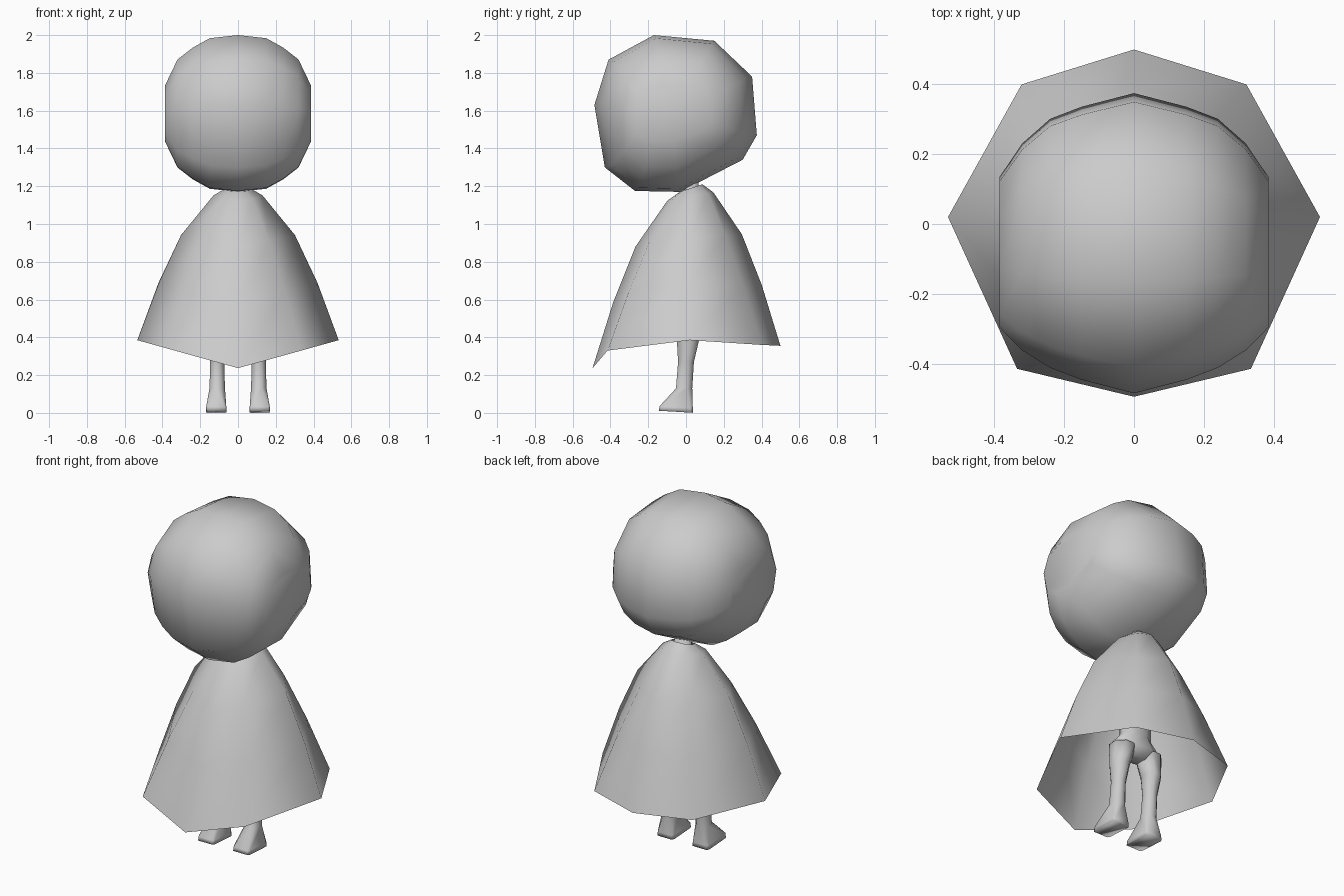
import bpy
import bmesh

cube = bpy.data.objects.get("Cube")
if cube:
    bpy.data.objects.remove(cube, do_unlink=True)

# One plain grey for the whole figure
grey = bpy.data.materials.new("plain grey")
grey.use_nodes = True
colour = (0.6, 0.6, 0.6, 1)
grey.diffuse_color = colour
grey.node_tree.nodes["Principled BSDF"].inputs["Base Color"].default_value = colour


def loft(name, rings, caps=True):
    """Skin a list of equal-length rings of points."""
    bm = bmesh.new()
    loops = [[bm.verts.new(p) for p in ring] for ring in rings]
    for low, high in zip(loops, loops[1:]):
        for i in range(len(low)):
            j = (i + 1) % len(low)
            bm.faces.new((low[i], low[j], high[j], high[i]))
    if caps:
        bm.faces.new(loops[0][::-1])
        bm.faces.new(loops[-1])
    bmesh.ops.recalc_face_normals(bm, faces=bm.faces[:])
    mesh = bpy.data.meshes.new(name)
    bm.to_mesh(mesh)
    bm.free()
    mesh.materials.append(grey)
    for face in mesh.polygons:
        face.use_smooth = True
    obj = bpy.data.objects.new(name, mesh)
    bpy.context.collection.objects.link(obj)
    return obj


def ring(z, cx, cy, rx, ry, k=.42, slope=0.0):
    """Chamfered box ring: k near 1 is square; slope lifts the front."""
    corners = [(1, -k), (1, k), (k, 1), (-k, 1), (-1, k), (-1, -k), (-k, -1), (k, -1)]
    return [(cx + rx * u, cy + ry * v, z - slope * ry * v) for u, v in corners]


# Head: the centre-line outline shrinks towards each ear
outline = [(-.17, 2.0), (.15, 1.97), (.35, 1.78), (.375, 1.47), (.30, 1.34),
           (-.03, 1.17), (-.27, 1.175), (-.43, 1.30), (-.485, 1.63), (-.41, 1.87)]
half = [(0, 1, 1, 0), (.15, .91, .96, 0), (.24, .83, .84, 0),
        (.32, .69, .69, -.01), (.386, .5, .36, -.025)]
slices = [(-x, a, b, s) for x, a, b, s in half[:0:-1]] + half
MID_Y, MID_Z = -.057, 1.585
loft("head", [[(x, MID_Y + s + (y - MID_Y) * a, MID_Z + (z - MID_Z) * b)
               for y, z in outline] for x, a, b, s in slices])

# Cloak: eight-sided open cone, rounder on the sides than on the diagonals
hem_right = [(0, -.495, .237), (.335, -.415, .33), (.533, .02, .385),
             (.322, .40, .36), (0, .50, .355)]
hem = [(p, i % 2) for i, p in enumerate(hem_right)]
hem += [((-x, y, z), d) for (x, y, z), d in hem[-2:0:-1]]
# Each level: side scale, diagonal scale, share of the height
levels = [(1, 1, 0), (.79, .74, .376), (.566, .49, .69), (.245, .23, .95), (.12, .12, 1)]
loft("cloak", [[(x * (f, d)[diag], y * (f, d)[diag] + .03 * (1 - f),
                 z + (1.19 + .04 * y - z) * g)
                for (x, y, z), diag in hem] for f, d, g in levels], caps=False)

# Hips and slim body hidden under the cloak, with the neck reaching into the head
loft("body", [ring(*r) for r in (
    (.45, 0, .01, .06, .04), (.50, 0, .01, .155, .075), (.58, 0, .01, .09, .055),
    (.90, 0, .01, .10, .06), (1.05, 0, .02, .09, .05), (1.13, 0, .03, .05, .04),
    (1.24, 0, .03, .042, .035))])

# Legs with wedge-shaped, square-toed feet
leg_rings = [(.006, .115, -.053, .055, .09, .85, .06),
             (.03, .115, -.052, .053, .088, .85, .06),
             (.13, .11, -.01, .041, .043), (.27, .11, .0, .037, .042),
             (.38, .11, .01, .05, .058), (.50, .09, .01, .07, .07)]
for side, label in ((1, "left_leg"), (-1, "right_leg")):
    loft(label, [[(side * x, y, z) for x, y, z in ring(*r)] for r in leg_rings])
